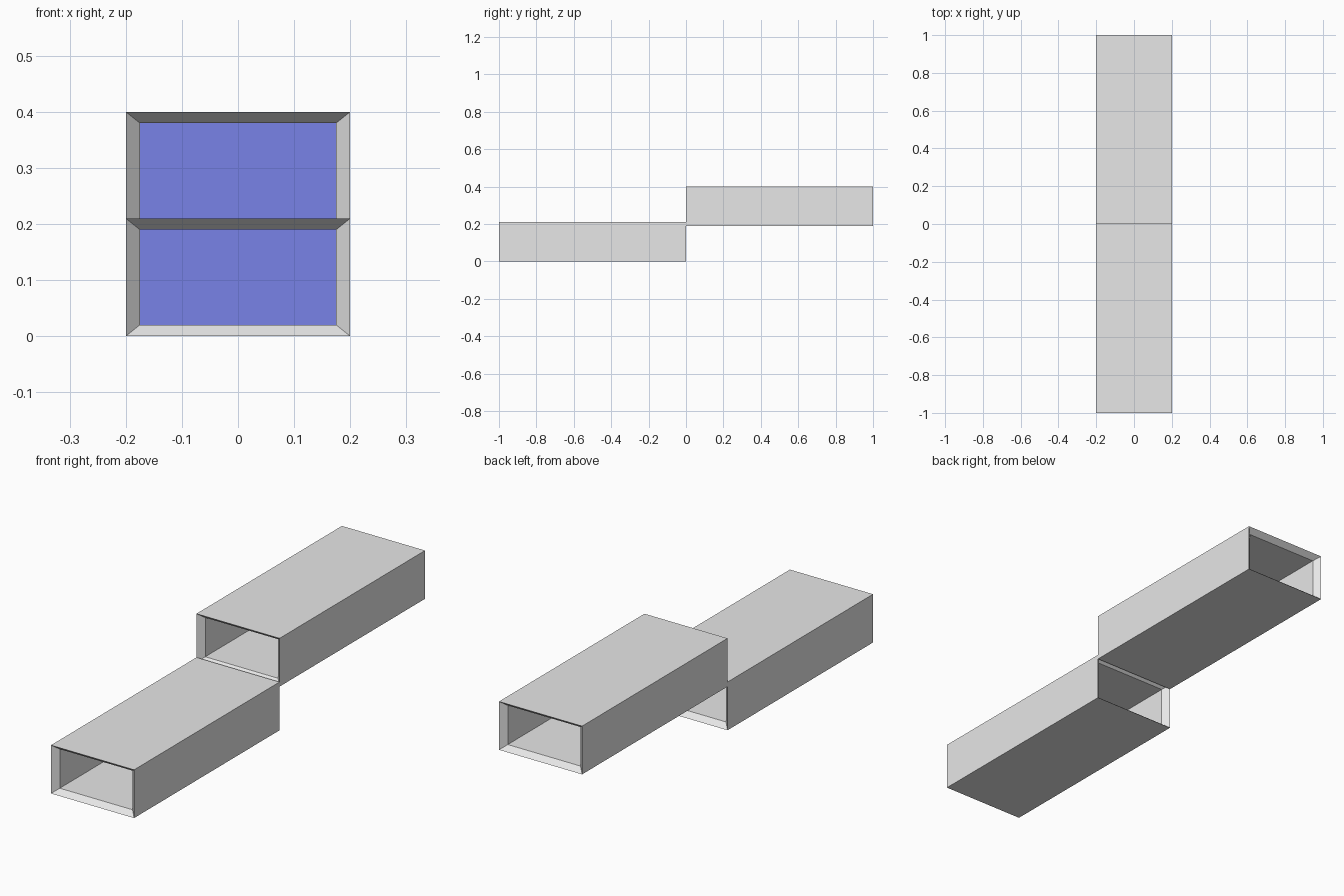
import bpy
import bmesh

old = bpy.data.objects.get("Cube")
if old:
    bpy.data.objects.remove(old, do_unlink=True)

WIDTH, HEIGHT, LENGTH = 0.40, 0.21, 1.0
WALL_X, WALL_Z, BEVEL = 0.025, 0.02, 0.025


def make_material(name, colour):
    mat = bpy.data.materials.new(name)
    mat.use_nodes = True
    mat.diffuse_color = colour
    mat.node_tree.nodes["Principled BSDF"].inputs["Base Color"].default_value = colour
    return mat


grey = make_material("light grey", (0.8, 0.8, 0.8, 1))
blue = make_material("soft blue", (0.21, 0.25, 0.89, 1))


def add_object(name, bm, mat, location):
    bmesh.ops.recalc_face_normals(bm, faces=bm.faces)
    mesh = bpy.data.meshes.new(name)
    bm.to_mesh(mesh)
    bm.free()
    mesh.materials.append(mat)
    obj = bpy.data.objects.new(name, mesh)
    obj.location = location
    bpy.context.collection.objects.link(obj)


def ring(bm, y, inset_x, inset_z):
    x, z = WIDTH / 2 - inset_x, HEIGHT / 2 - inset_z
    return [bm.verts.new((sx * x, y, sz * z))
            for sx, sz in ((-1, -1), (1, -1), (1, 1), (-1, 1))]


# Hollow rectangular duct whose rims slope inwards from the outer edge
def duct(name, location):
    bm = bmesh.new()
    half = LENGTH / 2
    rings = [ring(bm, -half, 0, 0),
             ring(bm, -half + BEVEL, WALL_X, WALL_Z),
             ring(bm, half - BEVEL, WALL_X, WALL_Z),
             ring(bm, half, 0, 0)]
    for a, b in zip(rings, rings[1:] + rings[:1]):
        for i in range(4):
            j = (i + 1) % 4
            bm.faces.new((a[i], a[j], b[j], b[i]))
    add_object(name, bm, grey, location)


# Thin coloured wall closing the middle of a duct
def divider(name, location):
    bm = bmesh.new()
    bmesh.ops.create_cube(bm, size=1)
    bmesh.ops.scale(bm, verts=bm.verts,
                    vec=(WIDTH - 2 * WALL_X, 0.008, HEIGHT - 2 * WALL_Z))
    add_object(name, bm, blue, location)


# Lower duct in front, upper duct behind, slightly overlapping in height
for level, y, z in (("lower", -0.5, HEIGHT / 2), ("upper", 0.5, 0.4 - HEIGHT / 2)):
    duct(level + "_duct", (0, y, z))
    divider(level + "_divider", (0, y, z))
